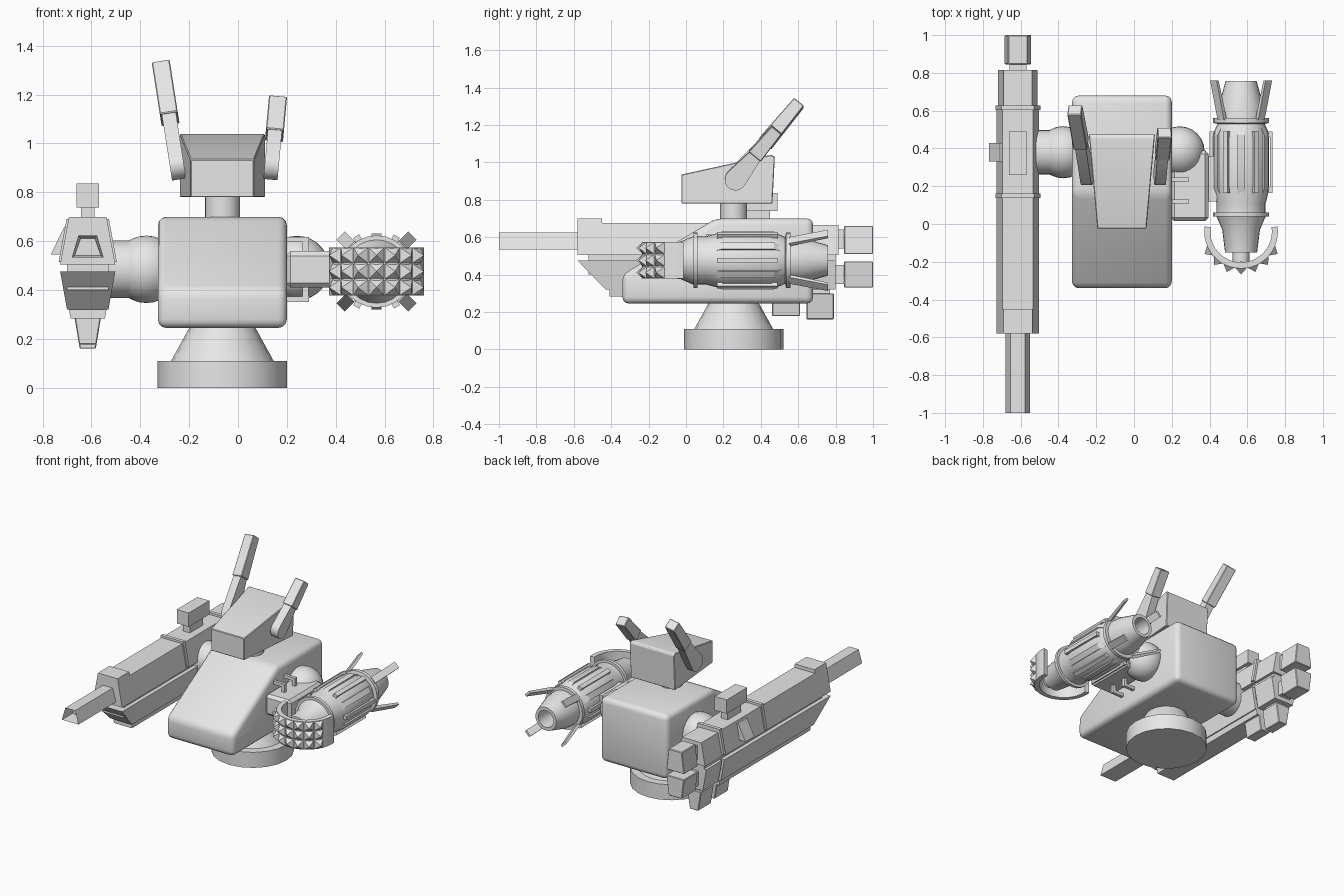
import bpy, bmesh, math
from mathutils import Matrix, Vector

if "Cube" in bpy.data.objects:
    bpy.data.objects.remove(bpy.data.objects["Cube"])

grey = bpy.data.materials.new("plain_grey")
grey.diffuse_color = (0.8, 0.8, 0.8, 1)
grey.use_nodes = True
grey.node_tree.nodes["Principled BSDF"].inputs["Base Color"].default_value = grey.diffuse_color


def finish(name, bm, mat=None, angle=30):
    bmesh.ops.remove_doubles(bm, verts=bm.verts, dist=1e-5)
    bmesh.ops.recalc_face_normals(bm, faces=bm.faces)
    if mat:
        bmesh.ops.transform(bm, matrix=mat, verts=bm.verts)
    me = bpy.data.meshes.new(name)
    bm.to_mesh(me)
    bm.free()
    me.materials.append(grey)
    me.shade_smooth()
    me.set_sharp_from_angle(angle=math.radians(angle))
    ob = bpy.data.objects.new(name, me)
    bpy.context.collection.objects.link(ob)
    return ob


def slab(name, profile, x0, w, bevel=0, seg=1, hollow=False, mat=None):
    """Side profile (y, z) given a half width w, which may depend on (y, z)."""
    width = w if callable(w) else (lambda y, z: w)
    bm = bmesh.new()
    a = [bm.verts.new((x0 - width(y, z), y, z)) for y, z in profile]
    b = [bm.verts.new((x0 + width(y, z), y, z)) for y, z in profile]
    bm.faces.new(a)
    bm.faces.new(b)
    n = len(a)
    for i in range(n):
        j = (i + 1) % n
        bm.faces.new((a[i], a[j], b[j], b[i]))
    bmesh.ops.recalc_face_normals(bm, faces=bm.faces)
    if hollow:
        front = [f for f in bm.faces if f.normal.y < -0.9]
        bmesh.ops.inset_region(bm, faces=front, thickness=0.015)
        bmesh.ops.translate(bm, verts=front[0].verts, vec=(0, 0.1, 0))
    if bevel:
        bmesh.ops.bevel(bm, geom=bm.edges[:], offset=bevel, segments=seg,
                        profile=0.5, affect='EDGES')
    return finish(name, bm, mat)


def rect(y0, y1, z0, z1):
    return [(y0, z0), (y1, z0), (y1, z1), (y0, z1)]


def taper(z0, w0, z1, w1):
    return lambda y, z: w0 + (w1 - w0) * (z - z0) / (z1 - z0)


def lathe(name, profile, centre, axis='Z', n=24):
    """Revolve (radius, height) pairs about an axis."""
    bm = bmesh.new()
    rings = []
    for r, h in profile:
        rings.append([bm.verts.new((r * math.cos(2 * math.pi * i / n),
                                    r * math.sin(2 * math.pi * i / n), h)) for i in range(n)])
    for p, q in zip(rings, rings[1:]):
        for i in range(n):
            j = (i + 1) % n
            bm.faces.new((p[i], p[j], q[j], q[i]))
    rot = {'Z': Matrix(), 'Y': Matrix.Rotation(-math.pi / 2, 4, 'X'),
           'X': Matrix.Rotation(math.pi / 2, 4, 'Y')}[axis]
    return finish(name, bm, Matrix.Translation(centre) @ rot)


def ball(name, centre, r):
    prof = [(r * math.sin(math.pi * i / 14), -r * math.cos(math.pi * i / 14)) for i in range(15)]
    return lathe(name, prof, centre, 'Z', 24)


CX = -0.064  # body centre line

# base, body, neck
lathe("base", [(0, 0), (.265, 0), (.265, .11), (.21, .11), (.133, .25), (0, .25)],
      (CX, .255, 0), n=20)
slab("body", [(-.34, .245), (.68, .245), (.68, .70), (.16, .70), (-.34, .40)],
     CX, .264, bevel=.035, seg=3)
lathe("neck", [(0, .68), (.072, .68), (.072, .80), (0, .80)], (CX, .255, 0), n=20)

# head: widens towards the back
slab("head", [(-.025, .78), (.462, .78), (.475, 1.03), (.455, 1.04), (-.025, .935)],
     CX, lambda y, z: .13 + .045 * (y + .025) / .5, bevel=.004)

# ears: rounded lower segment and thicker upper segment
for side, x, tilt, l1, l2 in (("left", -.25, -.12, .25, .535), ("right", .138, .07, .16, .345)):
    d = Vector((tilt, .64, .77)).normalized()
    t = Vector((1, 0, -tilt / .77)).normalized()
    v = d.cross(t).normalized()
    m = Matrix((t, v, d)).transposed().to_4x4()
    m.translation = (x, .265, .91)
    low = [(.058 * math.cos(a), .058 * math.sin(a))
           for a in [math.pi + math.pi * i / 10 for i in range(11)]]
    slab(side + "_ear_lower", low + [(.034, l1 + .02), (-.034, l1 + .02)], 0, .029, mat=m)
    slab(side + "_ear_upper", [(-.042, l1), (.042, l1), (.034, l2), (-.034, l2)],
         0, .037, bevel=.004, mat=m)

# shoulders
ball("left_shoulder", (-.375, .38, .485), .138)
lathe("left_arm", [(0, -.55), (.118, -.55), (.118, -.40), (0, -.40)], (0, .38, .485), 'X')
ball("right_shoulder", (.242, .385, .49), .132)

# long left gun
GX = -.615
up = taper(.505, .113, .70, .077)
lo = taper(.283, .078, .476, .113)
slab("gun_barrel", rect(-1, -.55, .533, .624), GX, taper(.533, .065, .624, .038), hollow=True)
slab("gun_upper_front", rect(-.58, -.45, .505, .70), GX, up)
slab("gun_upper", rect(-.45, .61, .505, .675), GX, up)
slab("gun_upper_rear", rect(.625, .815, .505, .665), GX, lambda y, z: up(y, z) - .008)
slab("gun_core", rect(-.52, .80, .40, .60), GX, .085)
slab("gun_lower", [(-.58, .476), (-.43, .32), (.61, .32), (.61, .476)], GX, lo)
slab("gun_lower_rear", rect(.625, .80, .32, .476), GX, lambda y, z: lo(y, z) - .008)
slab("gun_keel", rect(-.41, .61, .283, .38), GX, taper(.283, .07, .38, .088))
for i, y in enumerate((.15, .615)):
    slab("gun_band_%d" % i, rect(y - .012, y + .012, .515, .69), GX,
         lambda yy, z: up(yy, z) + .008)
slab("gun_sight_stem", rect(.30, .45, .66, .75), GX, .027)
slab("gun_sight", rect(.26, .49, .739, .837), GX, .047)
side_fin = slab("gun_side_fin", rect(.33, .43, .545, .66), -.70, taper(.545, .067, .66, .01))

# rear and underside blocks of the gun
slab("rear_link_upper", rect(.80, .87, .54, .64), GX, .045)
slab("rear_link_lower", rect(.79, .87, .35, .45), GX, .045)
slab("rear_block_upper", rect(.845, 1, .51, .66), GX, taper(.51, .07, .66, .052), bevel=.004)
slab("rear_block_lower", rect(.845, 1, .33, .47), GX, taper(.33, .052, .47, .07), bevel=.004)
slab("under_link", rect(.66, .77, .28, .34), GX, .04)
slab("under_block_rear", rect(.645, .79, .16, .30), GX, taper(.16, .033, .30, .056), bevel=.004)
slab("under_block_front", rect(.46, .61, .178, .29), GX, taper(.178, .036, .29, .054), bevel=.004)

# right forearm with hooks above and below
slab("right_forearm", rect(.015, .39, .41, .56), .295, .1, bevel=.02)
for y in (.12, .235):
    for s in (-1, 1):
        tag = "%s_%d" % ("top" if s > 0 else "bottom", y * 100)
        z = .485 + s * .122
        slab("hook_bar_" + tag, rect(y - .011, y + .011, z - .011, z + .011), .24, .05)
        z = .485 + s * .09
        slab("hook_post_" + tag, rect(y - .011, y + .011, z - .04, z + .04), .277, .012)

# right cannon
C = Vector((.567, 0, .476))
lathe("cannon", [(0, -.2), (.045, -.2), (.045, -.15), (.085, -.15), (.1, -.03), (.13, .04),
                 (.148, .04), (.148, .062), (.13, .062), (.13, .11), (.148, .18), (.148, .48),
                 (.125, .53), (.148, .535), (.148, .56), (.125, .56), (.12, .62), (.082, .758),
                 (.06, .758), (.06, .62), (0, .62)], C, 'Y', 24)
slab("cannon_mount", rect(.12, .36, .43, .53), .41, .03)


def around(deg):
    return Matrix.Translation(C) @ Matrix.Rotation(math.radians(deg), 4, 'Y')


# handle rails around the drum
for k in range(6):
    slab("cannon_rail_%d" % k, [(.165, .13), (.195, .13), (.195, .152), (.46, .152), (.46, .13),
                                (.49, .13), (.49, .167), (.165, .167)],
         0, .014, mat=around(90 + 60 * k))
    slab("cannon_rib_%d" % k, [(.12, .12), (.53, .12), (.47, .155), (.19, .155)],
         0, .02, mat=around(60 + 60 * k))
# splayed muzzle fins on the diagonals
for k in range(4):
    slab("muzzle_fin_%d" % k, [(.55, .13), (.76, .192), (.76, .208), (.55, .152)],
         0, .024, mat=around(45 + 90 * k))

# knuckle guard: half ring
RO, RI, GY, Z0, Z1 = .195, .163, -.04, .378, .575


def arc(r, a, z):
    return (C.x + r * math.sin(a), GY - r * math.cos(a), z)


bm = bmesh.new()
prev = first = None
for i in range(25):
    a = math.radians(-98 + 196 * i / 24)
    ring = [bm.verts.new(arc(r, a, z)) for r, z in ((RI, Z0), (RO, Z0), (RO, Z1), (RI, Z1))]
    if prev:
        for j in range(4):
            bm.faces.new((prev[j], prev[(j + 1) % 4], ring[(j + 1) % 4], ring[j]))
    else:
        bm.faces.new(ring)
    prev = ring
bm.faces.new(prev)
finish("knuckle_guard", bm)

# three rows of pyramid studs
bm = bmesh.new()
step, h = math.radians(19.5), (Z1 - Z0) / 3
for c in range(7):
    for r in range(3):
        a, z = (c - 3.5) * step, Z0 + r * h
        base = [bm.verts.new(arc(RO - .002, p, q)) for p, q in
                ((a, z), (a + step, z), (a + step, z + h), (a, z + h))]
        tip = bm.verts.new(arc(RO + .032, a + step / 2, z + h / 2))
        bm.faces.new(base)
        for j in range(4):
            bm.faces.new((base[j], base[(j + 1) % 4], tip))
finish("knuckle_studs", bm, angle=5)
